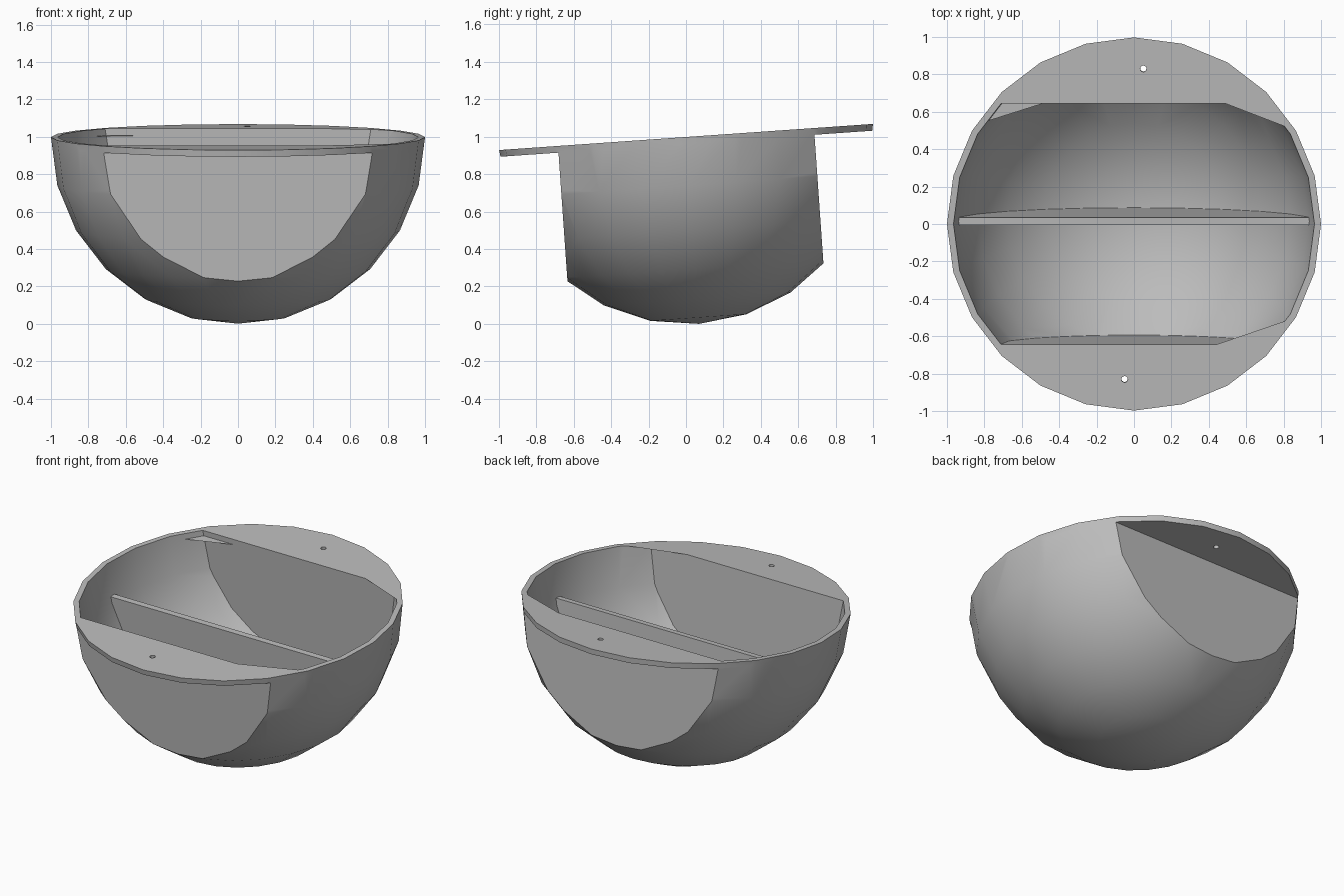
import bpy, bmesh, math
from mathutils import Matrix

if "Cube" in bpy.data.objects:
    bpy.data.objects.remove(bpy.data.objects["Cube"])

TILT = Matrix.Translation((0, 0, 0.998)) @ Matrix.Rotation(math.radians(4), 4, 'X')

grey = bpy.data.materials.new("warm_free_grey")
grey.name = "plain grey"
grey.diffuse_color = (0.5, 0.5, 0.5, 1)
grey.use_nodes = True
grey.node_tree.nodes["Principled BSDF"].inputs["Base Color"].default_value = grey.diffuse_color


def add_object(name, bm):
    bmesh.ops.recalc_face_normals(bm, faces=bm.faces[:])
    mesh = bpy.data.meshes.new(name)
    bm.to_mesh(mesh)
    bm.free()
    mesh.materials.append(grey)
    obj = bpy.data.objects.new(name, mesh)
    bpy.context.collection.objects.link(obj)
    return obj


def cut_ball(name, radius, half_depth, z_top, z_low=None):
    """Faceted ball trimmed flat at front, back, top and optionally below."""
    bm = bmesh.new()
    bmesh.ops.create_uvsphere(bm, u_segments=24, v_segments=12, radius=radius)
    planes = [((0, 0, z_top), (0, 0, 1))]
    if half_depth:
        planes += [((0, s * half_depth, 0), (0, s, 0)) for s in (-1, 1)]
    if z_low is not None:
        planes.append(((0, 0, z_low), (0, 0, -1)))
    for co, no in planes:
        bmesh.ops.bisect_plane(bm, geom=bm.verts[:] + bm.edges[:] + bm.faces[:],
                               dist=1e-5, plane_co=co, plane_no=no, clear_outer=True)
        rim = [e for e in bm.edges if e.is_boundary]
        bmesh.ops.edgeloop_fill(bm, edges=rim)
    return add_object(name, bm)


def combine(target, tool, operation):
    mod = target.modifiers.new(operation.lower(), 'BOOLEAN')
    mod.operation, mod.solver, mod.object = operation, 'EXACT', tool
    bpy.context.view_layer.objects.active = target
    bpy.ops.object.modifier_apply(modifier=mod.name)
    bpy.data.objects.remove(tool)


# Bowl: flat-sided half ball joined to a round rim plate, then hollowed
bowl = cut_ball("bowl", 1.0, 0.685, 0.0)
combine(bowl, cut_ball("rim_plate", 1.0, None, 0.0, -0.036), 'UNION')
combine(bowl, cut_ball("cavity", 0.965, 0.645, 0.1), 'DIFFERENCE')

# Screw holes through the front and back rim
for s in (-1, 1):
    bm = bmesh.new()
    bmesh.ops.create_cone(bm, cap_ends=True, segments=16, radius1=0.017, radius2=0.017,
                          depth=0.2, matrix=Matrix.Translation((s * 0.05, s * 0.832, 0)))
    combine(bowl, add_object("hole_cutter", bm), 'DIFFERENCE')

# Upright divider across the middle, lower than the rim
divider = cut_ball("divider", 0.97, 0.02, -0.21)

for obj in (bowl, divider):
    obj.data.transform(TILT)
    bpy.ops.object.select_all(action='DESELECT')
    obj.select_set(True)
    bpy.context.view_layer.objects.active = obj
    bpy.ops.object.shade_smooth_by_angle(angle=math.radians(30))
